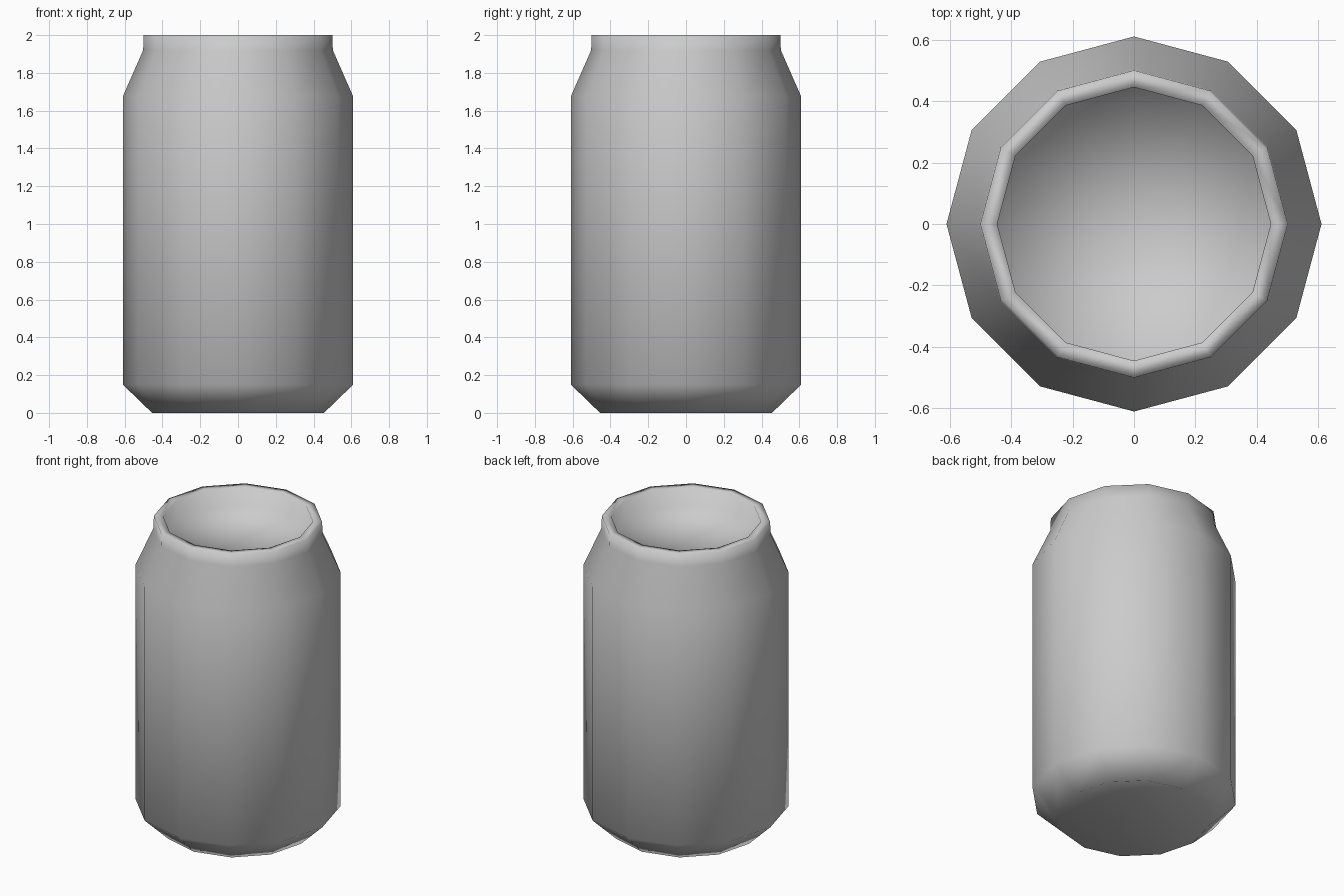
import bpy, bmesh
from math import cos, sin, tau

if "Cube" in bpy.data.objects:
    bpy.data.objects.remove(bpy.data.objects["Cube"])

SIDES = 12
# Recessed base, outer wall, rolled rim and recessed lid as (radius, height)
PROFILE = [(0.455, 0.0), (0.61, 0.15), (0.61, 1.675), (0.502, 1.92),
           (0.5, 2.0), (0.445, 2.0), (0.445, 1.88)]
BASE_TIP, LID_TIP = 0.15, 1.88

bm = bmesh.new()


def ring(r, z):
    return [bm.verts.new((r * cos(tau * i / SIDES), r * sin(tau * i / SIDES), z))
            for i in range(SIDES)]


def fan(verts, z):
    """Close a ring with triangles meeting at a centre point."""
    tip = bm.verts.new((0, 0, z))
    return [bm.faces.new((verts[i - 1], verts[i], tip)) for i in range(SIDES)]


# Lathe the profile
rings = [ring(r, z) for r, z in PROFILE]
for a, b in zip(rings, rings[1:]):
    for i in range(SIDES):
        bm.faces.new((a[i - 1], a[i], b[i], b[i - 1]))

# Lid and hollow base
fan(rings[-1], LID_TIP)
fan(rings[0][::-1], BASE_TIP)
for f in bm.faces:
    f.smooth = True

mesh = bpy.data.meshes.new("drink_can")
bm.to_mesh(mesh)
bm.free()
can = bpy.data.objects.new("drink_can", mesh)
bpy.context.collection.objects.link(can)
